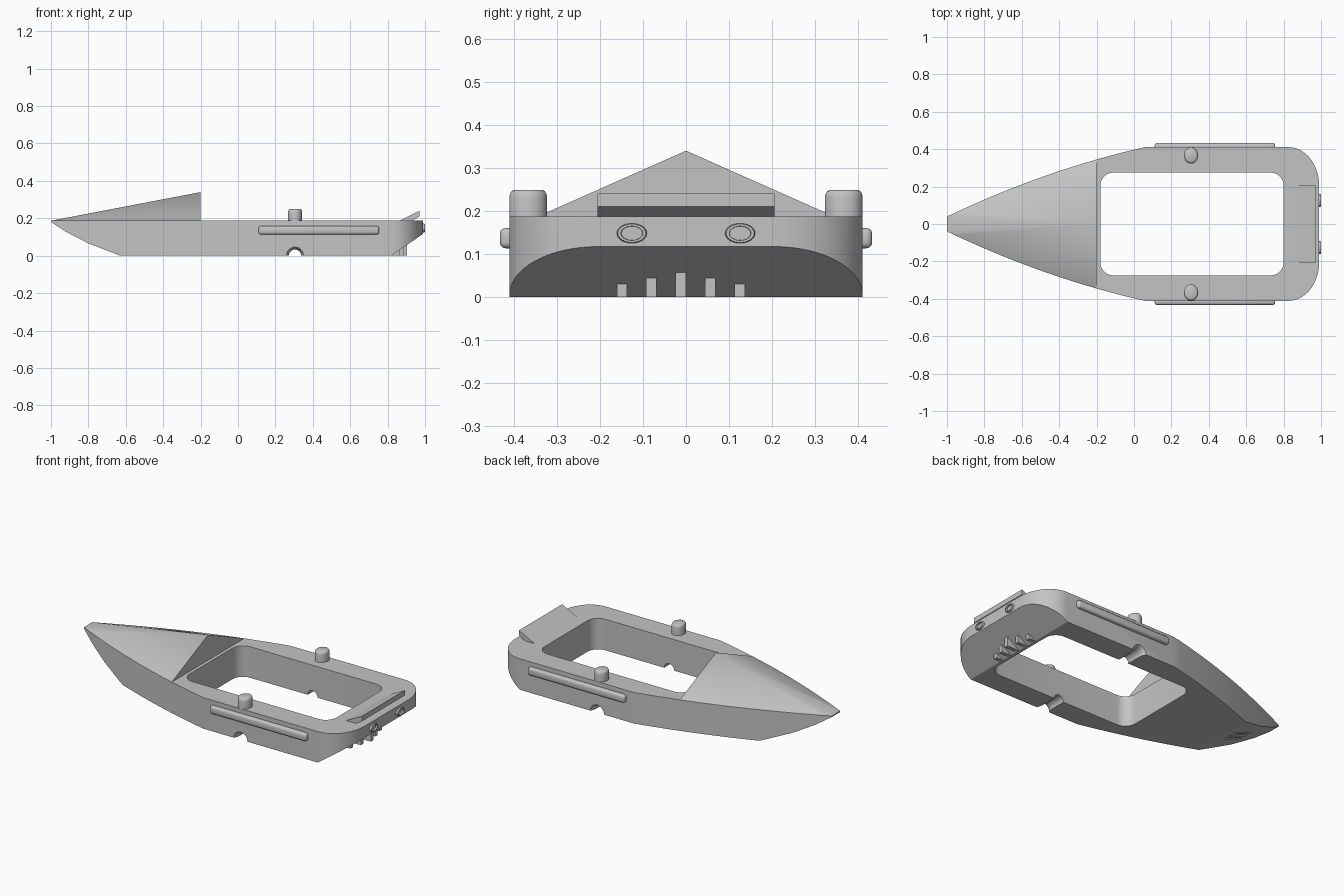
import bpy, bmesh, math

if "Cube" in bpy.data.objects:
    bpy.data.objects.remove(bpy.data.objects["Cube"])

DECK = 0.187
grey = bpy.data.materials.new("body_grey")
grey.diffuse_color = (0.55, 0.55, 0.55, 1)
grey.use_nodes = True
grey.node_tree.nodes["Principled BSDF"].inputs["Base Color"].default_value = grey.diffuse_color


def finish(name, bm):
    bmesh.ops.recalc_face_normals(bm, faces=bm.faces)
    me = bpy.data.meshes.new(name)
    bm.to_mesh(me)
    bm.free()
    me.materials.append(grey)
    ob = bpy.data.objects.new(name, me)
    bpy.context.collection.objects.link(ob)
    return ob


def loft(name, rings):
    """Closed solid through rings of equal point count."""
    bm = bmesh.new()
    vs = [[bm.verts.new(p) for p in r] for r in rings]
    n = len(vs[0])
    for a, b in zip(vs, vs[1:]):
        for i in range(n):
            j = (i + 1) % n
            bm.faces.new((a[i], a[j], b[j], b[i]))
    bm.faces.new(vs[0])
    bm.faces.new(vs[-1])
    return finish(name, bm)


def prism_z(name, pts, z0, z1):
    return loft(name, [[(x, y, z) for x, y in pts] for z in (z0, z1)])


def prism_y(name, pts, y0, y1):
    return loft(name, [[(x, y, z) for x, z in pts] for y in (y0, y1)])


def box(name, x0, x1, y0, y1, z0, z1):
    return prism_z(name, [(x0, y0), (x1, y0), (x1, y1), (x0, y1)], z0, z1)


def ellipse(cx, cy, rx, ry, n=32, start=0, sweep=math.tau):
    return [(cx + rx * math.cos(start + sweep * i / n),
             cy + ry * math.sin(start + sweep * i / n)) for i in range(n)]


def activate(ob):
    bpy.ops.object.select_all(action='DESELECT')
    ob.select_set(True)
    bpy.context.view_layer.objects.active = ob


def cut(ob, cutter):
    m = ob.modifiers.new("cut", 'BOOLEAN')
    m.operation, m.solver, m.object = 'DIFFERENCE', 'EXACT', cutter
    activate(ob)
    bpy.ops.object.modifier_apply(modifier=m.name)
    bpy.data.objects.remove(cutter)


def bevel(ob, width, segments):
    m = ob.modifiers.new("bevel", 'BEVEL')
    m.width, m.segments, m.limit_method = width, segments, 'ANGLE'
    activate(ob)
    bpy.ops.object.modifier_apply(modifier=m.name)


def smooth(ob, angle=30):
    activate(ob)
    bpy.ops.object.shade_smooth_by_angle(angle=math.radians(angle))


def side_y(x):
    """Half width of the curved bow."""
    d = 0.06 - x
    return 0.411 - 0.223 * d - 0.12 * d * d


# Hull: curved bow, straight sides, rounded stern corners
bow = [(x, side_y(x)) for x in [-1 + 0.05 * i for i in range(21)]] + [(0.06, 0.411)]
corner = [(0.825 + 0.165 * math.sin(t), 0.206 + 0.205 * math.cos(t))
          for t in [math.pi / 2 * i / 16 for i in range(17)]]
half = bow + corner
hull = prism_z("hull", half + [(x, -y) for x, y in reversed(half)], 0, DECK)

# Cockpit opening with rounded corners
opening = []
for cx, cy, a in ((0.73, 0.205, 0), (-0.11, 0.205, 1), (-0.11, -0.205, 2), (0.73, -0.205, 3)):
    opening += [(cx + 0.07 * math.cos(t), cy + 0.07 * math.sin(t))
                for t in [math.pi / 2 * (a + i / 8) for i in range(9)]]
cut(hull, prism_z("opening_cutter", opening, -0.1, 0.4))

# Raked bow and stern undersides
cut(hull, prism_y("bow_cutter", [(-1.1, 0.245), (-1, 0.18), (-0.92, 0.128), (-0.8, 0.066),
                                 (-0.63, 0), (-0.6, -0.012), (-0.6, -0.1), (-1.1, -0.1)], -0.6, 0.6))
cut(hull, prism_y("stern_cutter", [(0.8055, -0.01), (0.82, 0), (0.99, 0.117), (1.1, 0.193),
                                   (1.1, -0.1), (0.8055, -0.1)], -0.6, 0.6))

# Axle notches, flared towards the outside
for s in (-1, 1):
    rings = [(0.2, 0.033), (0.37, 0.033), (0.39, 0.036), (0.405, 0.042), (0.42, 0.052)]
    cut(hull, loft("notch_cutter", [[(x, s * y, z) for x, z in ellipse(0.305, 0, r, r)]
                                    for y, r in rings]))

# Narrow grooves under the bow
for y in (-0.04, 0, 0.04):
    cut(hull, prism_y("groove_cutter", [(-0.8, 0.03), (-0.8, 0.075), (-0.68, 0.028),
                                        (-0.68, -0.02)], y - 0.006, y + 0.006))
smooth(hull)

# Sloping bow cover, fanned from its peak to the hull edge
bm = bmesh.new()
rim = [(x, y) for x, y in bow if x < -0.19]
rim = rim[::-1] + [(x, -y) for x, y in rim]
peak = bm.verts.new((-0.2, 0, 0.34))
base = [bm.verts.new((x, y, DECK)) for x, y in rim]
for a, b in zip(base, base[1:] + base[:1]):
    bm.faces.new((a, b, peak))
bm.faces.new(base)
smooth(finish("bow_cover", bm))

# Posts and side rails
for s, side in ((-1, "right"), (1, "left")):
    rings = [(0.18, 1), (0.232, 1), (0.24, 0.96), (0.246, 0.87), (0.249, 0.72)]
    post = loft("post_" + side, [[(x, y, z) for x, y in
                ellipse(0.305, s * 0.367, 0.038 * k, 0.044 * k)] for z, k in rings])
    smooth(post, 40)
    y0, y1 = sorted((s * 0.39, s * 0.433))
    rail = box("side_rail_" + side, 0.11, 0.755, y0, y1, 0.113, 0.16)
    bevel(rail, 0.013, 3)
    smooth(rail)

# Rear spoiler
prism_y("spoiler", [(0.865, 0.18), (0.865, DECK), (0.97, 0.24), (0.97, 0.21),
                    (0.93, DECK), (0.93, 0.18)], -0.206, 0.206)

# Diffuser fins under the stern
for i, h in enumerate((0.03, 0.044, 0.057, 0.044, 0.03)):
    y = -0.149 + 0.0685 * i
    box("diffuser_fin", 0.815, 0.82 + h / 0.688, y - 0.012, y + 0.012, 0, h)

# Exhaust rings on the stern
for s in (-1, 1):
    prof = [(0.98, 1), (0.995, 1), (1.0, 0.93), (1.0, 0.72), (0.99, 0.7)]
    ring = loft("exhaust", [[(x, y, z) for y, z in
                ellipse(s * 0.126, 0.148, 0.035 * k, 0.023 * k)] for x, k in prof])
    smooth(ring)
